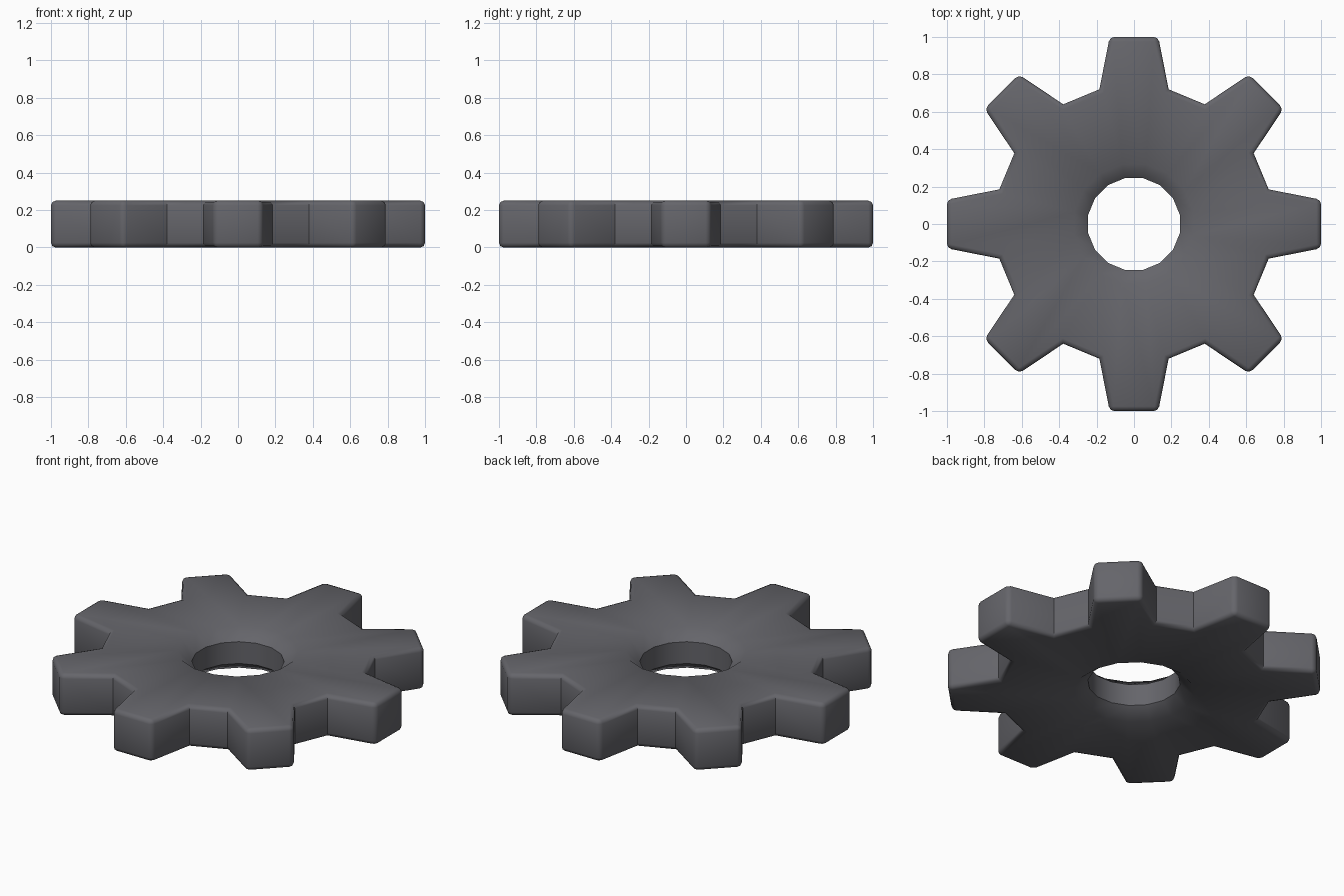
import bpy, bmesh, math

if "Cube" in bpy.data.objects:
    bpy.data.objects.remove(bpy.data.objects["Cube"])

TEETH = 8
HEIGHT = 0.25
HOLE_R, RIM_R, CHAMFER = 0.25, 0.325, 0.06

mat = bpy.data.materials.new("dark grey metal")
mat.diffuse_color = (0.13, 0.13, 0.145, 1)
mat.use_nodes = True
mat.node_tree.nodes["Principled BSDF"].inputs["Base Color"].default_value = mat.diffuse_color

bm = bmesh.new()


def turned(x, y, k):
    """Point given for the tooth along +y, turned to tooth k."""
    a = -2 * math.pi * k / TEETH
    return x * math.cos(a) - y * math.sin(a), x * math.sin(a) + y * math.cos(a)


# One tooth profile (root, tip, tip, root), repeated around
tooth = [(-0.185, 0.72), (-0.13, 1.0), (0.13, 1.0), (0.185, 0.72)]
half = math.pi / (2 * TEETH)


def outer_ring(z):
    return [bm.verts.new((*turned(x, y, k), z)) for k in range(TEETH) for x, y in tooth]


def hole_ring(r, z):
    return [bm.verts.new((*turned(s * r * math.sin(half), r * math.cos(half), k), z))
            for k in range(TEETH) for s in (-1, 1)]


def bridge(a, b):
    n = len(a)
    return [bm.faces.new((a[i], a[(i + 1) % n], b[(i + 1) % n], b[i])) for i in range(n)]


out_low, out_top = outer_ring(0), outer_ring(HEIGHT)
holes = [hole_ring(r, z) for r, z in ((RIM_R, 0), (HOLE_R, CHAMFER),
                                      (HOLE_R, HEIGHT - CHAMFER), (RIM_R, HEIGHT))]

# Outer wall, chamfered bore
bridge(out_low, out_top)
for a, b in zip(holes, holes[1:]):
    bridge(a, b)

# Top and bottom faces, sector by sector
for o, h in ((out_low, holes[0]), (out_top, holes[3])):
    for k in range(TEETH):
        r0, t0, t1, r1 = o[4 * k:4 * k + 4]
        h0, h1 = h[2 * k:2 * k + 2]
        nr, nh = o[(4 * k + 4) % len(o)], h[(2 * k + 2) % len(h)]
        bm.faces.new((r0, t0, h0))
        bm.faces.new((t0, t1, h1, h0))
        bm.faces.new((t1, r1, h1))
        bm.faces.new((r1, nr, nh, h1))
bmesh.ops.recalc_face_normals(bm, faces=bm.faces[:])

# Round the outer rims and the upright tip corners
outer = set(out_low + out_top)
tips = {v for ring in (out_low, out_top) for i, v in enumerate(ring) if i % 4 in (1, 2)}
edges = []
for e in bm.edges:
    a, b = e.verts
    if a in outer and b in outer:
        upright = abs(a.co.z - b.co.z) > 0.1
        if (upright and a in tips) or (not upright and e.calc_face_angle(0) > 1):
            edges.append(e)
bmesh.ops.bevel(bm, geom=edges, offset=0.025, offset_type='OFFSET',
                segments=2, profile=0.5, affect='EDGES', clamp_overlap=True)

mesh = bpy.data.meshes.new("gear_wheel")
bm.to_mesh(mesh)
bm.free()
mesh.materials.append(mat)
gear = bpy.data.objects.new("gear_wheel", mesh)
bpy.context.collection.objects.link(gear)
bpy.context.view_layer.objects.active = gear
gear.select_set(True)
bpy.ops.object.shade_smooth_by_angle(angle=math.radians(50))
